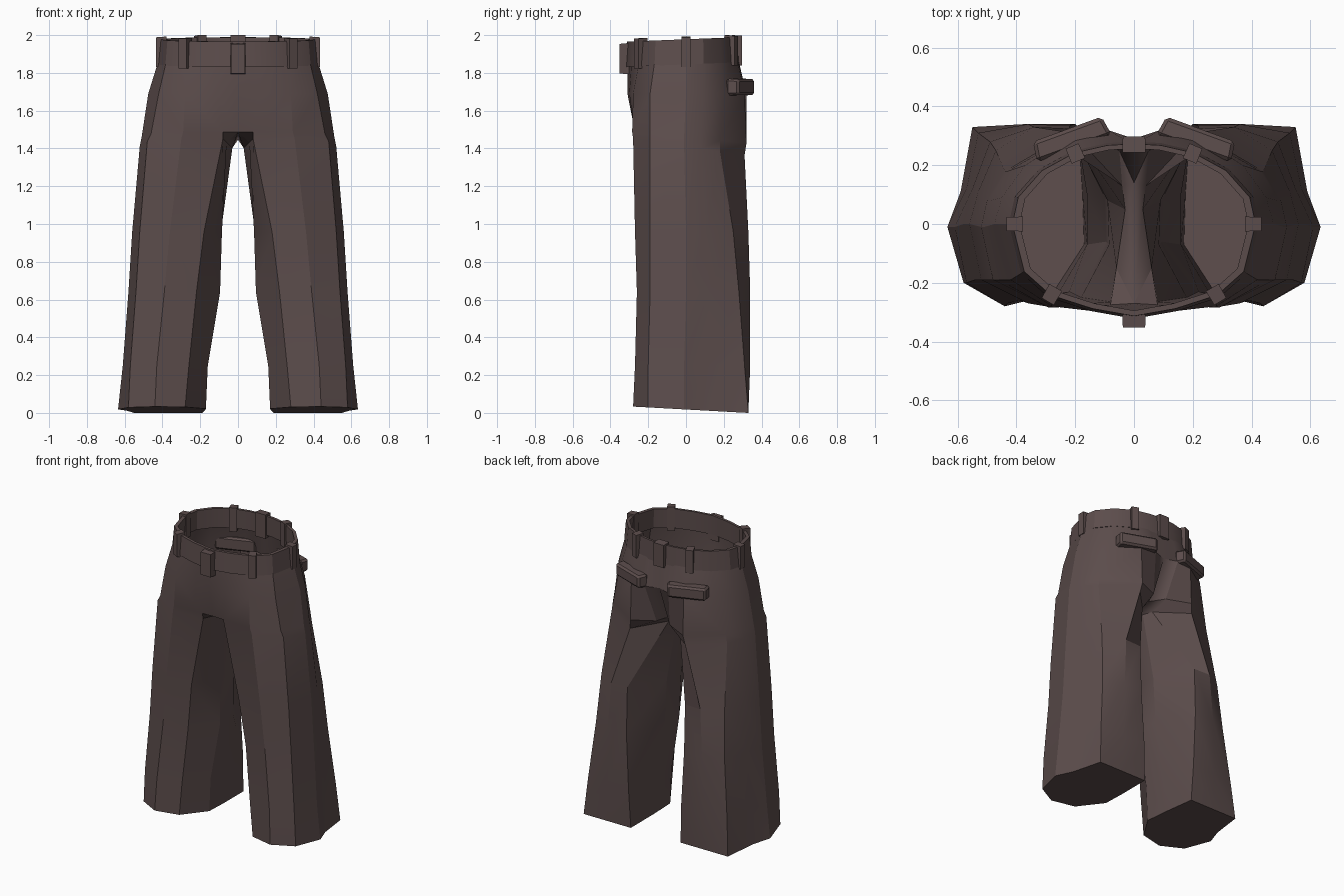
import bpy, bmesh, math
from mathutils import Matrix, Vector

cube = bpy.data.objects.get("Cube")
if cube:
    bpy.data.objects.remove(cube, do_unlink=True)

cloth = bpy.data.materials.new("dark brown cloth")
cloth.use_nodes = True
colour = (0.107, 0.074, 0.072, 1)
cloth.diffuse_color = colour
cloth.node_tree.nodes["Principled BSDF"].inputs["Base Color"].default_value = colour


def finish(name, bm, mirror=True):
    """Turn a bmesh into a shaded, optionally mirrored object."""
    mesh = bpy.data.meshes.new(name)
    bm.to_mesh(mesh)
    bm.free()
    mesh.materials.append(cloth)
    obj = bpy.data.objects.new(name, mesh)
    bpy.context.collection.objects.link(obj)
    if mirror:
        mod = obj.modifiers.new("Mirror", 'MIRROR')
        mod.merge_threshold = 0.001
    bpy.ops.object.select_all(action='DESELECT')
    obj.select_set(True)
    bpy.context.view_layer.objects.active = obj
    bpy.ops.object.shade_smooth_by_angle(angle=math.radians(25))
    return obj


def add_ring(bm, outline, z, slope=0.0, scale=1.0):
    """Outline in hundredths of a unit; the height tilts with depth."""
    ring = []
    for x, y in outline:
        x, y = x * scale / 100, y * scale / 100
        ring.append(bm.verts.new((x, y, z + slope * y)))
    return ring


def bridge(bm, low, high, closed):
    n = len(low)
    for i in range(n if closed else n - 1):
        j = (i + 1) % n
        bm.faces.new((low[i], low[j], high[j], high[i]))


def box(name, centre, size, angle, mirror, taper=1.0, bevel=0.0):
    """Box with local x pointing outward, its outer face narrowed by taper."""
    bm = bmesh.new()
    bmesh.ops.create_cube(bm, size=1)
    for v in bm.verts:
        v.co = Vector(c * s for c, s in zip(v.co, size))
        if v.co.x > 0:
            v.co.y *= taper
            v.co.z *= taper
    if bevel:
        bmesh.ops.bevel(bm, geom=bm.edges[:], offset=bevel, segments=1, affect='EDGES')
    bm.transform(Matrix.Translation(centre) @ Matrix.Rotation(angle, 4, 'Z'))
    return finish(name, bm, mirror)


# Half outlines, running from inner front around the outside to inner back
hem = [(17, -7), (28, -24), (44, -28), (58, -20), (63.5, -1),
       (59, 11), (55, 33), (37, 33), (19, 33), (17.5, 10)]
shin = [(16, -7), (26, -24), (43, -27), (57, -20), (61, -1),
        (57, 12), (53, 31), (37, 34), (20, 34), (16, 10)]
knee = [(9.5, -6), (22, -23), (39, -26), (54, -19), (58, 0),
        (55, 12), (49, 28), (36, 34), (22, 33.5), (10, 9)]
low_thigh = [(8.5, -7), (18, -25), (36, -27), (52, -19), (56, 0),
             (53, 11), (47, 25), (34, 33), (22, 32.5), (9, 8)]
thigh = [(6, -15), (8, -26.5), (30, -28), (48, -19), (52, -1),
         (50, 8), (44, 18), (21, 31), (4, 13), (3, 5)]
crotch = [(0, -27), (8, -27.5), (29, -28.5), (46, -19), (51, -1),
          (49, 8), (43, 18), (20, 32), (5, 25), (0, 14)]
hip = [(0, -31), (11, -30), (28, -28), (42, -19), (47.5, 0),
       (45, 9), (37, 20), (20, 31), (9, 32), (0, 29)]
waist = [(0, -31), (14, -28.5), (28, -24), (37, -16), (41, 0),
         (39, 9), (31, 18), (20, 24), (9, 26.5), (0, 27)]

# Trouser body: closed leg tubes that open into the hips
bm = bmesh.new()
levels = [
    (hem, 0.018, -0.055, True),
    (shin, 0.25, 0, True),
    (knee, 0.64, 0, True),
    (low_thigh, 0.96, 0, True),
    (thigh, 1.41, -0.15, True),
    (crotch, 1.46, -0.1, False),
    (hip, 1.69, 0, False),
    (waist, 1.9, 0, False),
]
rings = [add_ring(bm, outline, z, slope) for outline, z, slope, _ in levels]
for k in range(len(rings) - 1):
    bridge(bm, rings[k], rings[k + 1], levels[k][3])
bm.faces.new(rings[0][::-1])
finish("trouser_body", bm)

# Waistband: a thick band following the waist outline, leaning inward
bm = bmesh.new()
profile = [(1.04, 1.845), (1.01, 1.978), (0.95, 1.978), (0.96, 1.845)]
band = [add_ring(bm, waist, z, 0.04, scale) for scale, z in profile]
for k in range(len(band)):
    bridge(bm, band[k], band[(k + 1) % len(band)], False)
finish("waistband", bm)

# Belt loops standing across the band: outline index, width, middle height, offset
loops = {
    "front": (0, 0.08, 1.885, 1.05),
    "front_side": (2, 0.05, 1.91, 1.0),
    "side": (4, 0.05, 1.91, 0.99),
    "back_side": (7, 0.05, 1.91, 1.0),
    "back": (9, 0.08, 1.91, 1.0),
}
for label, (index, width, z, offset) in loops.items():
    x, y = (c * offset / 100 for c in waist[index])
    box(label + "_belt_loop", (x, y, z + 0.03 * y), (0.055, width, 0.165),
        math.atan2(2 * y, x), x > 0, taper=0.95)

# Back pocket flaps
box("back_pocket_flap", (0.215, 0.29, 1.725), (0.07, 0.27, 0.09),
    math.radians(70), True, taper=0.92, bevel=0.012)
